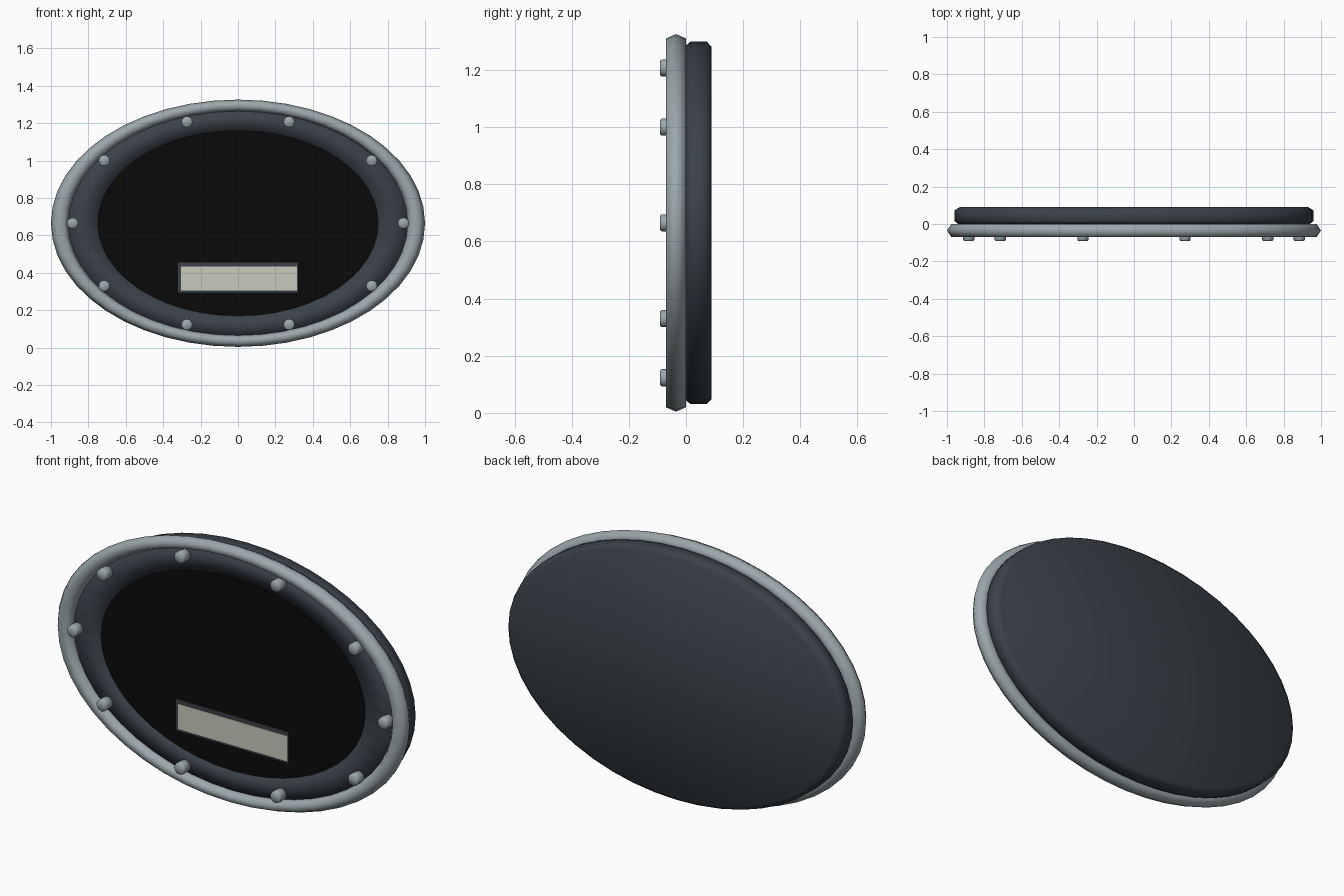
import bpy, bmesh, math

if "Cube" in bpy.data.objects:
    bpy.data.objects.remove(bpy.data.objects["Cube"])

CZ, RATIO, SEG = 0.665, 0.661, 48   # ellipse centre height, height/width ratio, sides


def material(name, rgb):
    m = bpy.data.materials.new(name)
    m.diffuse_color = (*rgb, 1)
    m.use_nodes = True
    m.node_tree.nodes["Principled BSDF"].inputs["Base Color"].default_value = m.diffuse_color
    return m


slate = material("dark slate", (0.042, 0.053, 0.066))
steel = material("grey steel", (0.33, 0.39, 0.41))
black = material("black", (0.003, 0.003, 0.003))
pale = material("pale screen", (0.57, 0.60, 0.50))


def finish(bm, name, mat, smooth):
    bmesh.ops.recalc_face_normals(bm, faces=bm.faces)
    for f in bm.faces:
        f.smooth = smooth
    me = bpy.data.meshes.new(name)
    bm.to_mesh(me)
    bm.free()
    me.materials.append(mat)
    ob = bpy.data.objects.new(name, me)
    bpy.context.collection.objects.link(ob)
    return ob


def lathe(name, profile, mat, seg=SEG, ratio=RATIO, centre=(0, CZ), ring=False, smooth=True):
    """Sweep (radius, y) points round an ellipse; closed ring or capped solid."""
    bm = bmesh.new()
    loops = []
    for r, y in profile:
        loops.append([bm.verts.new((centre[0] + r * math.cos(2 * math.pi * i / seg), y,
                                    centre[1] + ratio * r * math.sin(2 * math.pi * i / seg)))
                      for i in range(seg)])
    pairs = list(zip(loops, loops[1:]))
    if ring:
        pairs.append((loops[-1], loops[0]))
    else:
        bm.faces.new(loops[0])
        bm.faces.new(loops[-1])
    for a, b in pairs:
        for i in range(seg):
            j = (i + 1) % seg
            bm.faces.new((a[i], a[j], b[j], b[i]))
    return finish(bm, name, mat, smooth)


def plate(name, x0, x1, z0, z1, y0, y1, mat):
    bm = bmesh.new()
    bmesh.ops.create_cube(bm, size=1)
    for v in bm.verts:
        v.co = ((x0 + x1) / 2 + v.co.x * (x1 - x0), (y0 + y1) / 2 + v.co.y * (y1 - y0),
                (z0 + z1) / 2 + v.co.z * (z1 - z0))
    return finish(bm, name, mat, False)


# Rear housing with chamfered rims
lathe("rear_housing", [(0.94, 0.0), (0.96, 0.016), (0.96, 0.072), (0.932, 0.09)], slate)

# Front face plate inside the rim
lathe("face_plate", [(0.75, 0.0), (0.92, 0.0), (0.92, -0.038), (0.75, -0.038)], slate, ring=True)

# Outer rim with a six-sided section
hexagon = [(0.9525 + 0.0475 * math.cos(k * math.pi / 3),
            -0.035 + 0.0404 * math.sin(k * math.pi / 3)) for k in range(6)]
lathe("outer_rim", hexagon, steel, ring=True)

# Black window
lathe("window", [(0.75, 0.0), (0.75, -0.042)], black, smooth=False)

# Display frame and screen
plate("display_frame", -0.32, 0.32, 0.295, 0.455, -0.047, -0.03, slate)
plate("display_screen", -0.305, 0.316, 0.305, 0.435, -0.050, -0.044, pale)

# Ten rivets spaced round the face plate
for k in range(10):
    a = k * math.pi / 5
    c = (0.884 * math.cos(a), CZ + 0.57 * math.sin(a))
    lathe("rivet", [(0.03, -0.02), (0.03, -0.085), (0.025, -0.091)], steel,
          seg=12, ratio=1, centre=c)
